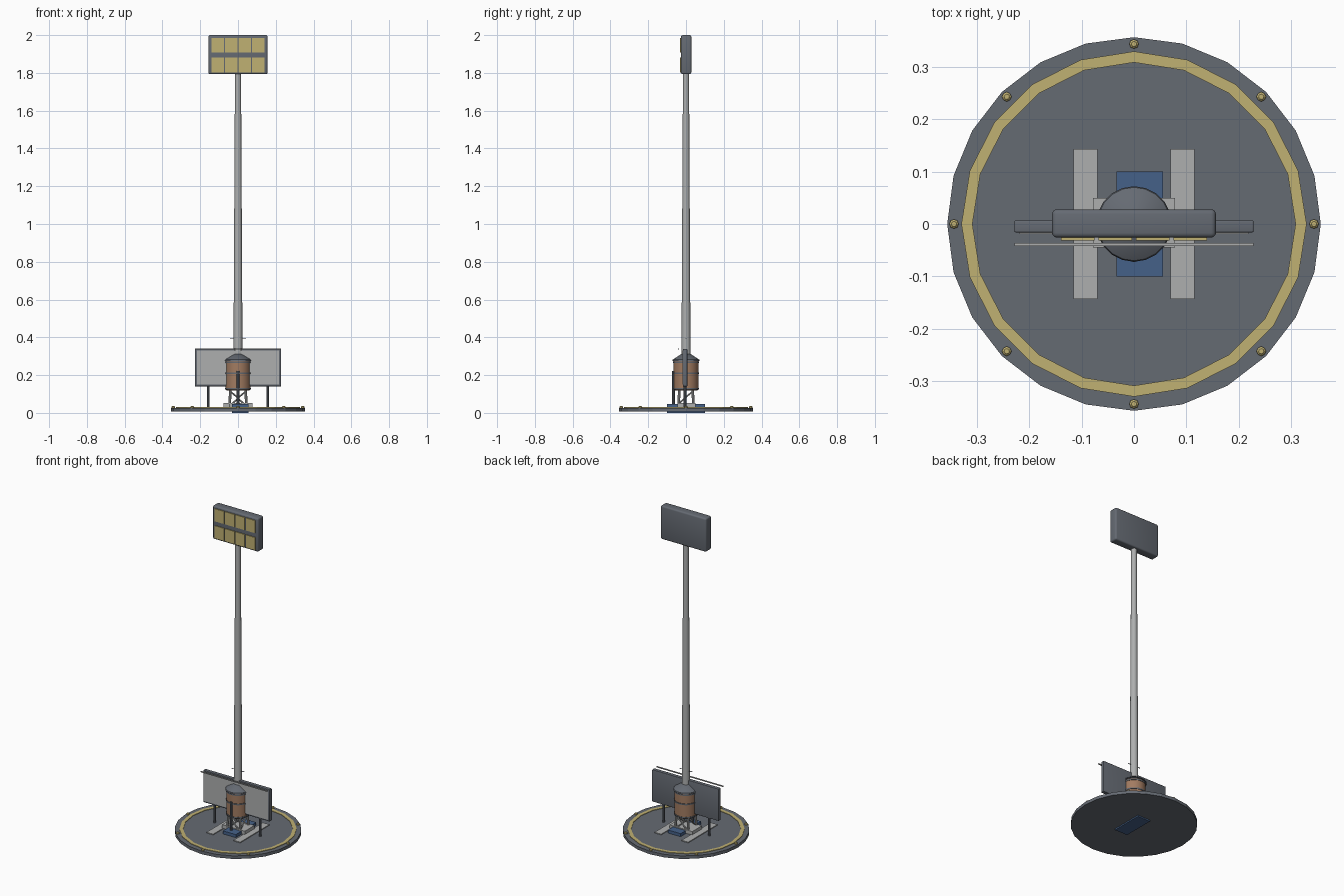
import bpy, bmesh, math
from mathutils import Vector

if "Cube" in bpy.data.objects:
    bpy.data.objects.remove(bpy.data.objects["Cube"])


def material(name, r, g, b):
    m = bpy.data.materials.new(name)
    m.use_nodes = True
    m.diffuse_color = (r, g, b, 1)
    m.node_tree.nodes["Principled BSDF"].inputs["Base Color"].default_value = (r, g, b, 1)
    return m


SLATE = material("slate grey", 0.13, 0.145, 0.17)
YELLOW = material("pale yellow", 0.53, 0.44, 0.17)
LIGHT = material("light grey", 0.42, 0.43, 0.43)
COPPER = material("copper brown", 0.36, 0.20, 0.12)
BLUE = material("dull blue", 0.06, 0.12, 0.25)


def finish(name, bm, mat, smooth=False):
    bmesh.ops.recalc_face_normals(bm, faces=bm.faces)
    me = bpy.data.meshes.new(name)
    bm.to_mesh(me)
    bm.free()
    me.materials.append(mat)
    ob = bpy.data.objects.new(name, me)
    bpy.context.collection.objects.link(ob)
    if smooth:
        bpy.ops.object.select_all(action='DESELECT')
        ob.select_set(True)
        bpy.context.view_layer.objects.active = ob
        bpy.ops.object.shade_smooth_by_angle(angle=math.radians(35))
    return ob


def box(name, x, y, z, mat, bevel=0):
    """Box from (low, high) ranges."""
    bm = bmesh.new()
    bmesh.ops.create_cube(bm, size=1)
    for v in bm.verts:
        v.co = Vector([(a + b) / 2 + c * (b - a) for (a, b), c in zip((x, y, z), v.co)])
    if bevel:
        bmesh.ops.bevel(bm, geom=bm.edges[:], offset=bevel, segments=3,
                        profile=0.5, affect='EDGES')
    return finish(name, bm, mat, bool(bevel))


def lathe(name, profile, sides, mat, at=(0, 0), smooth=False, closed=False):
    """Turn (radius, height) points around a vertical axis."""
    bm = bmesh.new()
    rings = []
    for r, z in profile:
        turn = [math.tau * i / sides for i in range(sides)]
        rings.append([bm.verts.new((at[0] + r * math.cos(t), at[1] + r * math.sin(t), z))
                      for t in turn])
    pairs = list(zip(rings, rings[1:]))
    if closed:
        pairs.append((rings[-1], rings[0]))
    else:
        bm.faces.new(rings[0])
        bm.faces.new(rings[-1])
    for a, b in pairs:
        for i in range(sides):
            j = (i + 1) % sides
            bm.faces.new((a[i], a[j], b[j], b[i]))
    return finish(name, bm, mat, smooth)


def rod(name, a, b, radius, mat, sides=8):
    """Straight round bar between two points."""
    a, b = Vector(a), Vector(b)
    bm = bmesh.new()
    bmesh.ops.create_cone(bm, cap_ends=True, segments=sides, radius1=radius,
                          radius2=radius, depth=(b - a).length)
    turn = (b - a).to_track_quat('Z', 'Y')
    for v in bm.verts:
        v.co = turn @ v.co + (a + b) / 2
    return finish(name, bm, mat, True)


# Round pad with painted ring and edge lamps
lathe("pad", [(0.356, 0.008), (0.356, 0.027)], 24, SLATE)
lathe("pad_ring", [(0.308, 0.026), (0.329, 0.026), (0.329, 0.030), (0.308, 0.030)],
      20, YELLOW, closed=True)
for i in range(8):
    t = math.tau * i / 8
    lathe(f"edge_lamp_{i + 1}", [(0.009, 0.026), (0.009, 0.033), (0.005, 0.037)], 8, YELLOW,
          at=(0.343 * math.cos(t), 0.343 * math.sin(t)))

# Floor plates and equipment plinth
for s, side in ((-1, "right"), (1, "left")):
    box(f"{side}_floor_strip", sorted((s * 0.07, s * 0.115)), (-0.143, 0.143),
        (0.026, 0.032), LIGHT)
box("plinth", (-0.033, 0.055), (-0.1, 0.1), (0, 0.046), BLUE)

# Tank stand with crossed braces
for sx in (-1, 1):
    for sy in (-1, 1):
        rod("stand_leg", (sx * 0.045, sy * 0.04, 0.027), (sx * 0.04, sy * 0.035, 0.13),
            0.007, LIGHT)
        rod("stand_brace", (sx * 0.04, sy * 0.04, 0.04), (-sx * 0.04, sy * 0.036, 0.115),
            0.004, LIGHT)
    rod("stand_side_brace", (sx * 0.043, -0.038, 0.05), (sx * 0.041, 0.036, 0.115), 0.004, LIGHT)
box("stand_foot", (-0.078, 0.078), (-0.045, 0.05), (0.03, 0.052), LIGHT)

# Tank with bands, conical roof and drain pipe
lathe("tank", [(0.06, 0.118), (0.065, 0.125), (0.065, 0.28)], 20, COPPER, smooth=True)
for z in (0.128, 0.21, 0.268):
    lathe("tank_band", [(0.064, z - 0.004), (0.068, z - 0.004), (0.068, z + 0.004),
                        (0.064, z + 0.004)], 20, SLATE, smooth=True, closed=True)
lathe("tank_roof", [(0.072, 0.276), (0.070, 0.282), (0.025, 0.312)], 20, SLATE, smooth=True)
rod("drain_pipe", (0, -0.066, 0.012), (0, -0.066, 0.222), 0.007, SLATE)

# Notice board on two posts, with a light bar over its front
box("board", (-0.228, 0.228), (-0.016, 0.007), (0.14, 0.338), SLATE, 0.003)
box("board_face", (-0.218, 0.218), (-0.019, -0.014), (0.15, 0.33), LIGHT)
box("board_light_bar", (-0.228, 0.228), (-0.042, -0.036), (0.335, 0.341), LIGHT)
for s, side in ((-1, "right"), (1, "left")):
    rod(f"{side}_board_post", (s * 0.157, -0.005, 0.01), (s * 0.157, -0.005, 0.15), 0.007, SLATE)

# Tall tapered mast with a small crossbar
lathe("mast", [(0.024, 0.3), (0.016, 1.81)], 16, LIGHT, smooth=True)
rod("mast_crossbar", (-0.042, 0, 0.393), (0.042, 0, 0.393), 0.002, SLATE)

# Floodlight head with two rows of lamps
box("lamp_head", (-0.156, 0.156), (-0.026, 0.028), (1.793, 2.0), SLATE, 0.009)
for col in range(4):
    x = (col - 1.5) * 0.0715
    for row, z in enumerate((1.842, 1.947)):
        box(f"lamp_{row + 1}_{col + 1}", (x - 0.032, x + 0.032), (-0.031, -0.024),
            (z - 0.039, z + 0.039), YELLOW)
